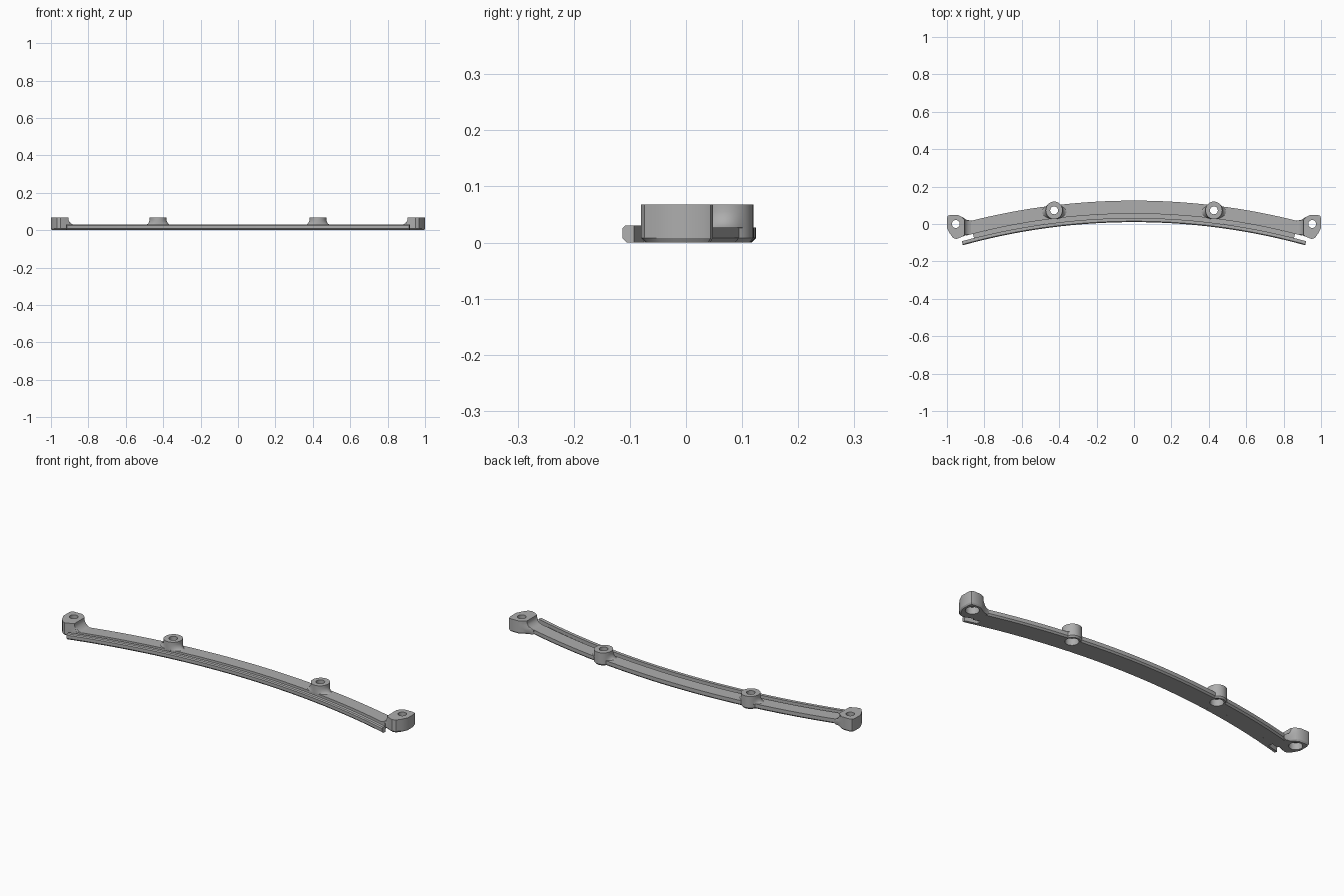
import bpy, bmesh, math

if "Cube" in bpy.data.objects:
    bpy.data.objects.remove(bpy.data.objects["Cube"], do_unlink=True)

grey = bpy.data.materials.new("satin grey")
grey.use_nodes = True
grey.diffuse_color = (0.42, 0.42, 0.42, 1)
grey.node_tree.nodes["Principled BSDF"].inputs["Base Color"].default_value = (0.42, 0.42, 0.42, 1)

RADIUS = 3.45           # front edge of the curved rail
CENTRE_Y = 0.01 - RADIUS
BAND_TOP = 0.027
BOSS_TOP = 0.068


def loft(name, rings):
    """Closed solid through equal-length rings of points."""
    bm = bmesh.new()
    loops = [[bm.verts.new(p) for p in ring] for ring in rings]
    n = len(loops[0])
    for a, b in zip(loops, loops[1:]):
        for i in range(n):
            j = (i + 1) % n
            bm.faces.new((a[i], a[j], b[j], b[i]))
    bm.faces.new(loops[0])
    bm.faces.new(loops[-1])
    bmesh.ops.recalc_face_normals(bm, faces=bm.faces)
    mesh = bpy.data.meshes.new(name)
    bm.to_mesh(mesh)
    bm.free()
    mesh.materials.append(grey)
    ob = bpy.data.objects.new(name, mesh)
    bpy.context.collection.objects.link(ob)
    return ob


def sweep(name, profile, half_width, steps=64):
    """Sweep a (radial offset, height) profile along the arc."""
    limit = math.asin(half_width / RADIUS)
    rings = []
    for k in range(steps + 1):
        a = limit * (2 * k / steps - 1)
        rings.append([((RADIUS + s) * math.sin(a),
                       CENTRE_Y + (RADIUS + s) * math.cos(a), z) for s, z in profile])
    return loft(name, rings)


def activate(ob):
    bpy.ops.object.select_all(action='DESELECT')
    ob.select_set(True)
    bpy.context.view_layer.objects.active = ob


# Curved rail: main band, front lip, and the groove floor between them
band = sweep("main_band", [(0.045, 0), (0.107, 0), (0.115, 0.008),
                           (0.115, BAND_TOP), (0.045, BAND_TOP)], 0.885)
lip = sweep("front_lip", [(0.008, 0), (0.022, 0), (0.022, 0.03),
                          (0.005, 0.03), (0, 0.025), (0, 0.008)], 0.915)
web = sweep("groove_floor", [(0.022, 0), (0.045, 0), (0.045, 0.012), (0.022, 0.012)], 0.85)

# End lug outline, and where its inner wall sits at each height
END = (0.953, 0.0)
END_OUTLINE = [(0.87, 0.018), (0.895, 0.022), (0.92, 0.038), (0.94, 0.048), (0.982, 0.048),
               (0.995, 0.044), (1.0, 0.03), (1.0, -0.02), (0.985, -0.05), (0.968, -0.074),
               (0.95, -0.08), (0.925, -0.071), (0.9, -0.06), (0.87, -0.055)]
END_WALL = [(0.008, 0.87), (BAND_TOP, 0.872), (0.03, 0.882), (0.036, 0.893),
            (0.046, 0.902), (0.055, 0.906), (BOSS_TOP, 0.906)]

# Middle lug: circle with side flares where it meets the band
MID = (0.427, 0.073)
MID_FLARE = [(0.008, 0), (BAND_TOP - 0.001, 0), (BAND_TOP, 0.5), (0.03, 0.36),
             (0.036, 0.19), (0.046, 0.05), (0.055, 0), (BOSS_TOP, 0)]


def end_lug(name, side):
    rings = [[(side * (END[0] + 0.9 * (x - END[0])), y * 0.9, 0) for x, y in END_OUTLINE]]
    for z, wall in END_WALL:
        rings.append([(side * max(x, wall), y, z) for x, y in END_OUTLINE])
    return loft(name, rings)


def middle_lug(name, side, count=40):
    circle = [(0.045 * math.cos(t), 0.047 * math.sin(t))
              for t in (2 * math.pi * i / count for i in range(count))]
    rings = [[(side * (MID[0] + 0.86 * x), MID[1] + 0.86 * y, 0) for x, y in circle]]
    for z, flare in MID_FLARE:
        ring = []
        for x, y in circle:
            inside = min(1, max(0, (0.026 - y) / 0.03))
            ring.append((side * (MID[0] + x * (1 + flare * inside)), MID[1] + y, z))
        rings.append(ring)
    return loft(name, rings)


def hole_cutter(name, x, y, count=32):
    """Stepped bolt hole: wide below, narrow above."""
    steps = [(-0.02, 0.032), (0.035, 0.032), (0.036, 0.021), (0.1, 0.021)]
    return loft(name, [[(x + r * math.cos(2 * math.pi * i / count),
                         y + r * math.sin(2 * math.pi * i / count), z)
                        for i in range(count)] for z, r in steps])


def drill(ob, cutter):
    mod = ob.modifiers.new("hole", 'BOOLEAN')
    mod.operation = 'DIFFERENCE'
    mod.solver = 'EXACT'
    mod.object = cutter
    activate(ob)
    bpy.ops.object.modifier_apply(modifier=mod.name)


# Lugs and their bolt holes on both sides
parts = [band, lip, web]
for label, side in (("left", 1), ("right", -1)):
    for kind, build, (cx, cy) in (("end", end_lug, END), ("middle", middle_lug, MID)):
        lug = build(f"{label}_{kind}_lug", side)
        cutter = hole_cutter("hole_cutter", side * cx, cy)
        cutter.hide_render = True
        drill(lug, cutter)
        drill(band, cutter)
        bpy.data.objects.remove(cutter, do_unlink=True)
        parts.append(lug)

# Smooth curves, crisp edges
for ob in parts:
    activate(ob)
    bpy.ops.object.shade_smooth_by_angle(angle=math.radians(30))
